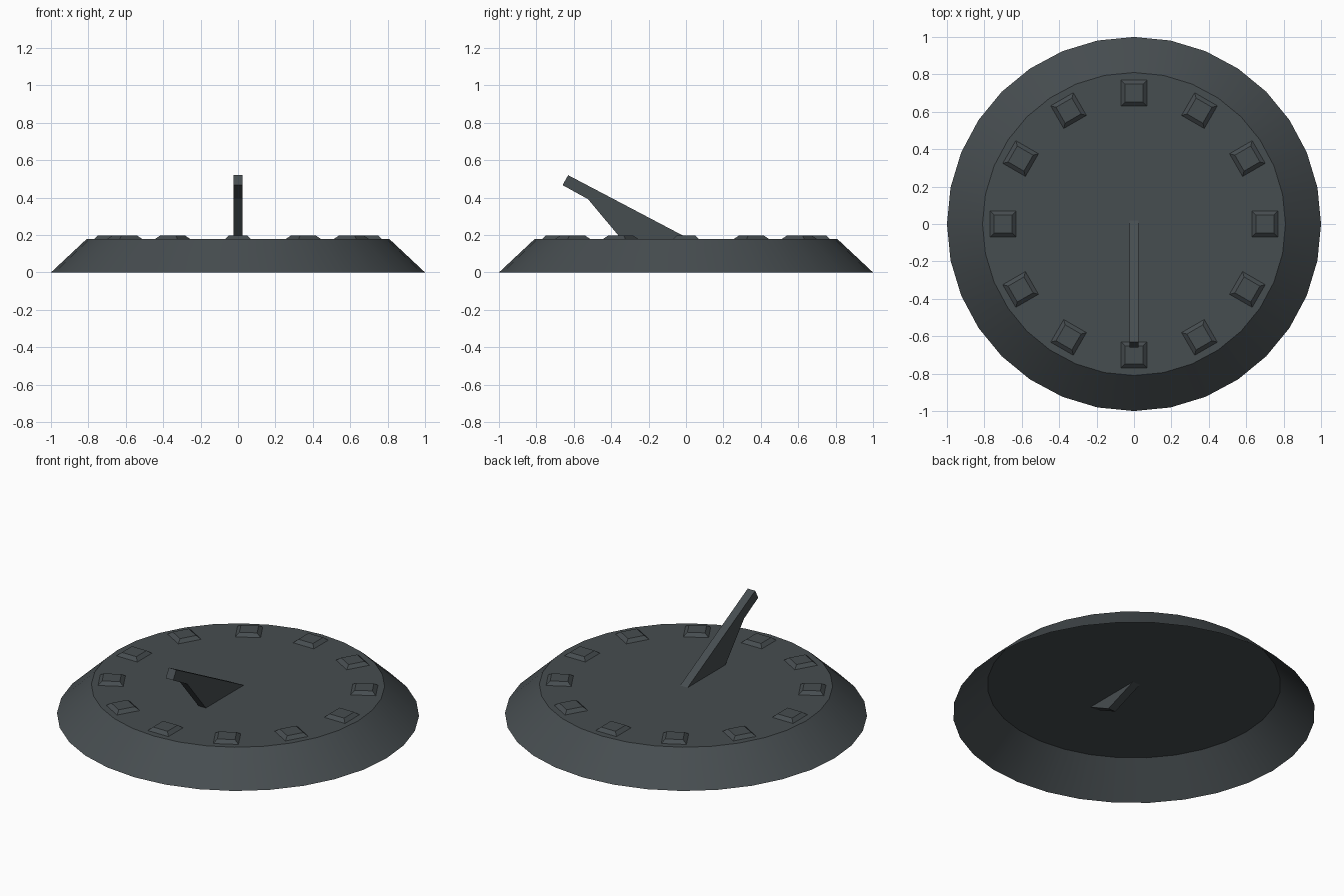
import bpy, bmesh, math
from mathutils import Matrix

if "Cube" in bpy.data.objects:
    bpy.data.objects.remove(bpy.data.objects["Cube"])

slate = bpy.data.materials.new("dark slate grey")
slate.diffuse_color = (0.062, 0.074, 0.08, 1)
slate.use_nodes = True
slate.node_tree.nodes["Principled BSDF"].inputs["Base Color"].default_value = slate.diffuse_color


def finish(name, bm):
    mesh = bpy.data.meshes.new(name)
    bm.to_mesh(mesh)
    bm.free()
    mesh.materials.append(slate)
    obj = bpy.data.objects.new(name, mesh)
    bpy.context.collection.objects.link(obj)
    return obj


# Dial base: 32-sided sloped skirt with a flat top, open underneath
N, TOP = 32, 0.178
bm = bmesh.new()
rings = [[bm.verts.new((r * math.cos(math.tau * i / N), r * math.sin(math.tau * i / N), z))
          for i in range(N)] for r, z in ((1.0, 0), (0.81, TOP))]
for i in range(N):
    j = (i + 1) % N
    bm.faces.new((rings[0][i], rings[0][j], rings[1][j], rings[1][i])).smooth = True
bm.faces.new(rings[1])
for e in bm.edges:
    if any(len(f.verts) > 4 for f in e.link_faces):
        e.smooth = False
finish("dial_base", bm)

# Hour markers: twelve low bevelled blocks, open underneath
bm = bmesh.new()
for k in range(12):
    turn = Matrix.Rotation(k * math.tau / 12, 4, 'Z') @ Matrix.Translation((0.7, 0, 0))
    low, high = [[bm.verts.new(turn @ Matrix.Translation((sx * h, sy * h, z)).translation)
                  for sx, sy in ((-1, -1), (1, -1), (1, 1), (-1, 1))]
                 for h, z in ((0.07, TOP), (0.049, 0.197))]
    for i in range(4):
        j = (i + 1) % 4
        bm.faces.new((low[i], low[j], high[j], high[i]))
    bm.faces.new(high)
finish("hour_markers", bm)

# Gnomon: side profile (y, z) extruded across x, its foot passing through the dial
profile = [(-0.63, 0.52), (0.02, 0.178), (-0.19, 0.10), (-0.345, 0.178),
           (-0.524, 0.392), (-0.66, 0.467)]
bm = bmesh.new()
face = bm.faces.new([bm.verts.new((-0.025, y, z)) for y, z in profile])
ext = bmesh.ops.extrude_face_region(bm, geom=[face])
bmesh.ops.translate(bm, vec=(0.05, 0, 0),
                    verts=[v for v in ext["geom"] if isinstance(v, bmesh.types.BMVert)])
bmesh.ops.recalc_face_normals(bm, faces=bm.faces)
finish("gnomon", bm)
